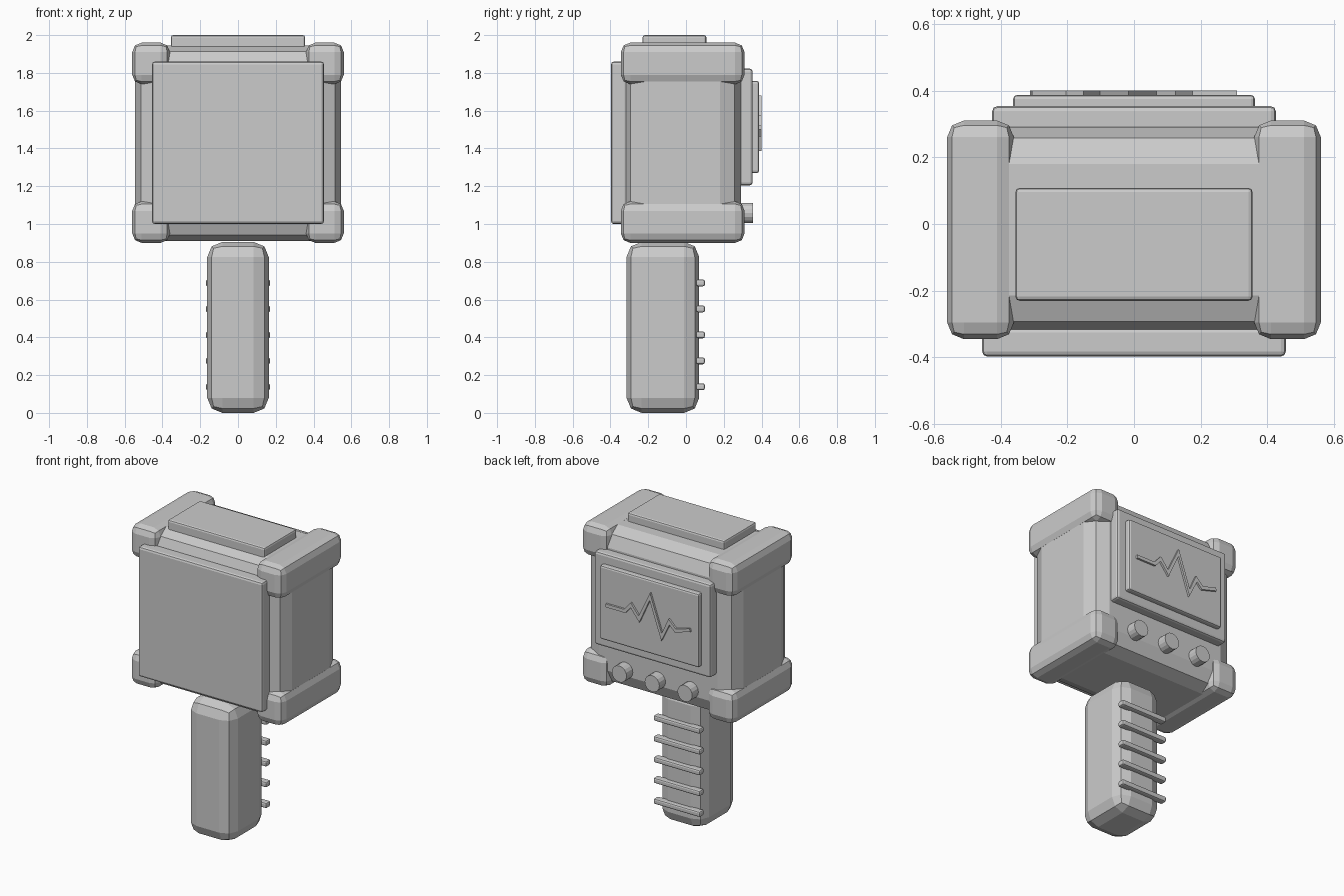
import bpy, bmesh, math
from mathutils import Vector

if "Cube" in bpy.data.objects:
    bpy.data.objects.remove(bpy.data.objects["Cube"])

grey = bpy.data.materials.new("plain grey")
grey.diffuse_color = (0.6, 0.6, 0.6, 1)
grey.use_nodes = True
grey.node_tree.nodes["Principled BSDF"].inputs["Base Color"].default_value = grey.diffuse_color


def finish(name, bm):
    bmesh.ops.recalc_face_normals(bm, faces=bm.faces[:])
    me = bpy.data.meshes.new(name)
    bm.to_mesh(me)
    bm.free()
    me.materials.append(grey)
    ob = bpy.data.objects.new(name, me)
    bpy.context.collection.objects.link(ob)
    return ob


def box(name, x, y, z, bevel, segments=2):
    """Bevelled box given as three (low, high) ranges."""
    bm = bmesh.new()
    bmesh.ops.create_cube(bm, size=1)
    for v in bm.verts:
        v.co = Vector([(lo + hi) / 2 + c * (hi - lo)
                       for c, (lo, hi) in zip(v.co, (x, y, z))])
    bmesh.ops.bevel(bm, geom=bm.edges[:], offset=bevel, segments=segments,
                    profile=0.5, affect='EDGES', clamp_overlap=True)
    return finish(name, bm)


# Case and its four corner bumpers
box("case", (-0.545, 0.545), (-0.325, 0.29), (0.91, 1.945), 0.11)
for side, x in (("left", (-0.56, -0.36)), ("right", (0.36, 0.56))):
    box(f"{side}_upper_bumper", x, (-0.345, 0.31), (1.74, 1.96), 0.05)
    box(f"{side}_lower_bumper", x, (-0.345, 0.31), (0.90, 1.12), 0.05)

# Plates on the top, front and back
box("top_plate", (-0.355, 0.355), (-0.23, 0.108), (1.92, 2.0), 0.012)
box("front_plate", (-0.455, 0.455), (-0.397, -0.31), (1.0, 1.86), 0.015)
box("screen_frame", (-0.425, 0.425), (0.27, 0.353), (1.205, 1.822), 0.015)
box("screen", (-0.362, 0.362), (0.34, 0.387), (1.27, 1.757), 0.012)

# Raised trace on the screen: mitred ribbon along a zigzag (x, z)
trace = [Vector(p) for p in ((0.308, 1.51), (0.17, 1.51), (0.125, 1.56), (0.065, 1.485),
                             (-0.015, 1.655), (-0.10, 1.41), (-0.155, 1.525),
                             (-0.20, 1.48), (-0.308, 1.51))]
bm = bmesh.new()
rings = []
for i, p in enumerate(trace):
    before = (p - trace[max(i - 1, 0)]).normalized()
    after = (trace[min(i + 1, len(trace) - 1)] - p).normalized()
    along = (before + after).normalized()
    normal = Vector((-along.y, along.x))
    half = 0.011 / max(0.45, abs(along.dot(after if after.length else before)))
    rings.append([bm.verts.new((p.x + s * normal.x * half, y, p.y + s * normal.y * half))
                  for s, y in ((-1, 0.38), (1, 0.38), (1, 0.40), (-1, 0.40))])
for a, b in zip(rings, rings[1:]):
    for k in range(4):
        bm.faces.new((a[k], a[(k + 1) % 4], b[(k + 1) % 4], b[k]))
bm.faces.new(rings[0])
bm.faces.new(rings[-1])
finish("screen_trace", bm)

# Three knobs below the screen
for i, x in enumerate((-0.24, 0, 0.24)):
    bm = bmesh.new()
    bmesh.ops.create_cone(bm, cap_ends=True, segments=16, radius1=0.054,
                          radius2=0.054, depth=0.095)
    for v in bm.verts:
        v.co = Vector((x + v.co.x, 0.3075 + v.co.z, 1.058 + v.co.y))
    finish(f"knob_{i + 1}", bm)

# Handle with five grip ribs
box("handle", (-0.163, 0.163), (-0.315, 0.07), (0.0, 0.905), 0.08)
for i in range(5):
    z = 0.138 + i * 0.1375
    box(f"grip_rib_{i + 1}", (-0.17, 0.17), (0.053, 0.10), (z - 0.018, z + 0.018), 0.01)
